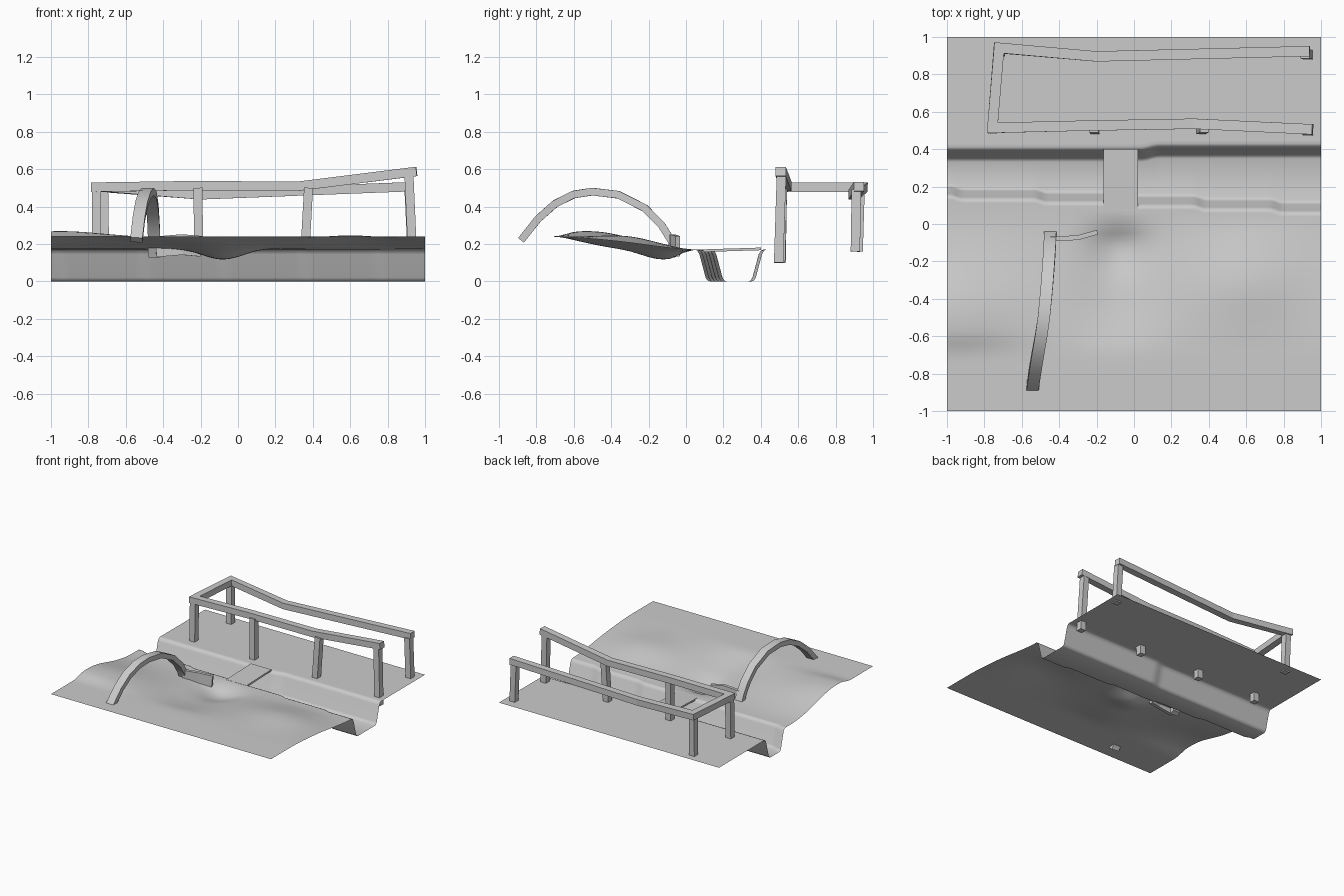
import bpy, bmesh, math
from mathutils import Vector

if "Cube" in bpy.data.objects:
    bpy.data.objects.remove(bpy.data.objects["Cube"], do_unlink=True)

grey = bpy.data.materials.new("stone grey")
grey.use_nodes = True
grey.diffuse_color = (0.6, 0.6, 0.6, 1)
grey.node_tree.nodes["Principled BSDF"].inputs["Base Color"].default_value = (0.6, 0.6, 0.6, 1)


def finish(name, bm, smooth=None):
    mesh = bpy.data.meshes.new(name)
    bm.to_mesh(mesh)
    bm.free()
    mesh.materials.append(grey)
    ob = bpy.data.objects.new(name, mesh)
    bpy.context.collection.objects.link(ob)
    if smooth:
        bpy.ops.object.select_all(action='DESELECT')
        ob.select_set(True)
        bpy.context.view_layer.objects.active = ob
        bpy.ops.object.shade_smooth_by_angle(angle=math.radians(smooth))
    return ob


def sweep(name, path, width, height, ref, smooth=None):
    """Run a mitred rectangle along a path; height lies along ref."""
    pts = [Vector(p) for p in path]
    ref = Vector(ref)
    bm = bmesh.new()
    rings = []
    for i, p in enumerate(pts):
        a = (p - pts[i - 1]).normalized() if i else None
        b = (pts[i + 1] - p).normalized() if i < len(pts) - 1 else None
        t = ((a or b) + (b or a)).normalized()
        side = t.cross(ref).normalized()
        up = side.cross(t)
        side = side * (width / 2 / max(t.dot(a or b), 0.4))
        up = up * (height / 2)
        rings.append([bm.verts.new(p + side * s + up * u)
                      for s, u in ((-1, -1), (1, -1), (1, 1), (-1, 1))])
    for r, q in zip(rings, rings[1:]):
        for k in range(4):
            bm.faces.new((r[k], r[k - 1], q[k - 1], q[k]))
    bm.faces.new(rings[0])
    bm.faces.new(rings[-1][::-1])
    bmesh.ops.recalc_face_normals(bm, faces=bm.faces)
    return finish(name, bm, smooth)


# Terrain sheet: rolling meadow, stepped stream bed, flat bank
def ease(v, lo, hi):
    t = min(max((v - lo) / (hi - lo), 0), 1)
    return t * t * (3 - 2 * t)


def mound(x, y, cx, cy, sx, sy, h):
    return h * math.exp(-((x - cx) / sx) ** 2 - ((y - cy) / sy) ** 2)


def meadow(x, y):
    hills = (mound(x, y, -0.95, -0.45, 0.35, 0.26, 0.045)
             + mound(x, y, 0.6, -0.3, 0.3, 0.22, 0.04)
             + mound(x, y, -0.08, -0.13, 0.16, 0.16, -0.06)
             + mound(x, y, -0.1, -0.42, 0.22, 0.2, -0.03))
    mask = ease(y, -0.73, -0.58) * (1 - ease(y, -0.1, 0.08))
    return 0.24 - 0.07 * ease(y, -0.75, 0.08) + hills * mask


def near_rim(x):
    return 0.15 - 0.018 * sum(ease(x, s - 0.03, s + 0.03)
                              for s in (-0.95, -0.5, -0.08, 0.35, 0.76))


def far_rim(x):
    return 0.4 + 0.018 * ease(x, 0.04, 0.13)


BANK = 0.17
wall = [(-0.012, 1), (0, 0.97), (0.012, 0.85), (0.045, 0.12), (0.055, 0.03), (0.068, 0)]


def column(x):
    near, far = near_rim(x), far_rim(x)
    start = near - 0.02
    ys = [-1, -0.85] + [-0.75 + 0.035 * i for i in range(22)]
    ys += [0.02 + (start - 0.02) * f for f in (0.35, 0.7, 1)]
    pts = [(y, meadow(x, y)) for y in ys]
    pts += [(near + d, BANK * f) for d, f in wall]
    pts += [(far - d, BANK * f) for d, f in reversed(wall)]
    return pts + [(far + 0.03, BANK), (0.7, BANK), (1, BANK)]


bm = bmesh.new()
cols = []
for i in range(81):
    x = -1 + i / 40
    cols.append([bm.verts.new((x, y, z)) for y, z in column(x)])
for a, b in zip(cols, cols[1:]):
    for k in range(len(a) - 1):
        bm.faces.new((a[k], b[k], b[k + 1], a[k + 1]))
finish("terrain", bm, 60)

# Plank bridge over the stream
sweep("plank_bridge", [(-0.07, 0.08, 0.164), (-0.07, 0.4, 0.174)], 0.185, 0.014, (0, 0, 1))

# Handrail around the far bank, one mitred run
sweep("handrail", [(0.955, 0.506, 0.588), (0.32, 0.536, 0.509), (-0.25, 0.526, 0.512),
                   (-0.757, 0.514, 0.504), (-0.722, 0.941, 0.504),
                   (-0.2, 0.896, 0.463), (0.94, 0.924, 0.507)], 0.055, 0.05, (0, 0, 1))

# Posts, slightly crooked: foot, head
posts = {
    "front_post_1": ((-0.757, 0.508, 0.1), (-0.757, 0.515, 0.5)),
    "front_post_2": ((-0.208, 0.505, 0.1), (-0.215, 0.515, 0.5)),
    "front_post_3": ((0.355, 0.505, 0.1), (0.377, 0.515, 0.5)),
    "front_post_4": ((0.935, 0.495, 0.1), (0.914, 0.51, 0.57)),
    "back_post_left": ((0.93, 0.905, 0.16), (0.914, 0.91, 0.49)),
    "back_post_right": ((-0.713, 0.92, 0.16), (-0.718, 0.93, 0.49)),
}
for name, (foot, head) in posts.items():
    sweep(name, (foot, head), 0.048, 0.05, (0, 1, 0))

# Arched root, with a short spur at its inner end
arch = [(-0.543, -0.88, 0.222), (-0.53, -0.79, 0.335), (-0.515, -0.7, 0.415),
        (-0.497, -0.6, 0.465), (-0.482, -0.5, 0.48), (-0.468, -0.36, 0.463),
        (-0.457, -0.22, 0.392), (-0.451, -0.13, 0.3), (-0.449, -0.08, 0.22),
        (-0.447, -0.047, 0.135)]
sweep("arched_root", arch, 0.04, 0.065, (1, 0, 0), 25)
sweep("root_spur", [(-0.44, -0.08, 0.185), (-0.3, -0.073, 0.197), (-0.2, -0.045, 0.188)],
      0.025, 0.11, (0, 0, 1))
